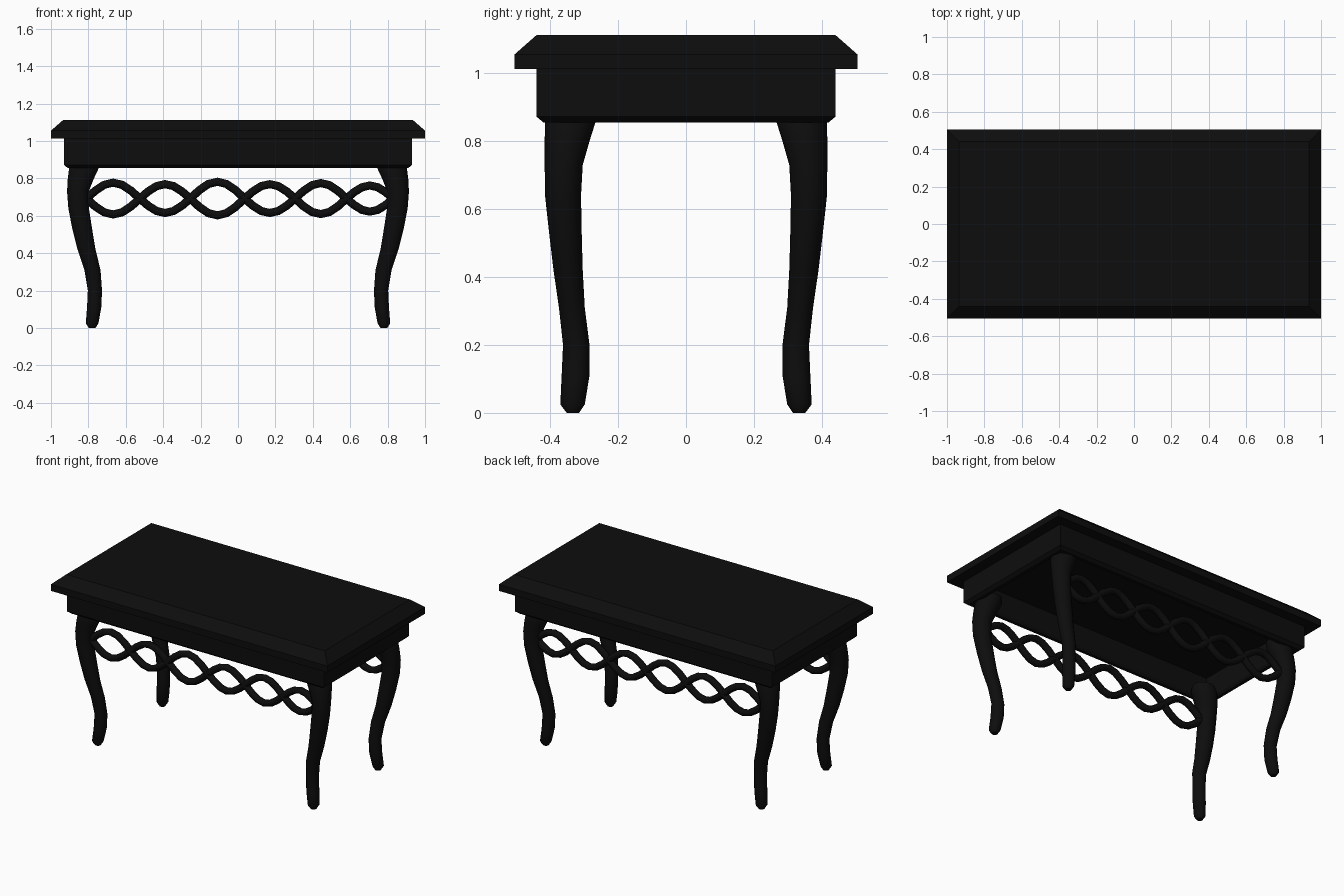
import bpy, bmesh, math
from mathutils import Vector

if "Cube" in bpy.data.objects:
    bpy.data.objects.remove(bpy.data.objects["Cube"])

black = bpy.data.materials.new("black_wood")
black.diffuse_color = (0.004, 0.004, 0.004, 1)
black.use_nodes = True
black.node_tree.nodes["Principled BSDF"].inputs["Base Color"].default_value = black.diffuse_color


def loft(name, rings, cap_start=True, cap_end=True, angle=30):
    """Skin a list of equal-length point rings into one object."""
    bm = bmesh.new()
    vs = [[bm.verts.new(p) for p in r] for r in rings]
    n = len(vs[0])
    for a, b in zip(vs, vs[1:]):
        for i in range(n):
            j = (i + 1) % n
            bm.faces.new((a[i], a[j], b[j], b[i]))
    if cap_start:
        bm.faces.new(vs[0][::-1])
    if cap_end:
        bm.faces.new(vs[-1])
    bmesh.ops.recalc_face_normals(bm, faces=bm.faces)
    me = bpy.data.meshes.new(name)
    bm.to_mesh(me)
    bm.free()
    ob = bpy.data.objects.new(name, me)
    bpy.context.collection.objects.link(ob)
    me.materials.append(black)
    bpy.ops.object.select_all(action='DESELECT')
    ob.select_set(True)
    bpy.context.view_layer.objects.active = ob
    bpy.ops.object.shade_smooth_by_angle(angle=math.radians(angle))
    return ob


def rect(x, y, z):
    return [(-x, -y, z), (x, -y, z), (x, y, z), (-x, y, z)]


# Table top with sloped rim
loft("table_top", [rect(1, .505, 1.012), rect(1, .505, 1.055), rect(.935, .44, 1.112)])

# Hollow apron with a small bevel along its lower edge
loft("apron", [rect(.93, .44, 1.012), rect(.93, .44, .872), rect(.91, .42, .855),
               rect(.89, .40, .855), rect(.88, .39, .87), rect(.88, .39, 1.012)],
     False, False)

# Curved legs: z, x centre, x radius, y centre, y radius
LEG = [(0, .78, .018, .333, .018), (.025, .78, .034, .334, .036),
       (.11, .769, .038, .325, .041), (.2, .765, .038, .323, .039),
       (.31, .778, .043, .336, .038), (.42, .81, .048, .347, .043),
       (.53, .833, .053, .355, .048), (.64, .852, .055, .362, .053),
       (.73, .856, .058, .36, .056), (.80, .84, .07, .35, .066),
       (.86, .822, .08, .34, .075), (.90, .81, .07, .335, .065)]
SIDES = 12
for sx, side in ((-1, "left"), (1, "right")):
    for sy, end in ((-1, "front"), (1, "back")):
        rings = []
        for z, cx, rx, cy, ry in LEG:
            rings.append([(sx * (cx + rx * math.cos(2 * math.pi * i / SIDES)),
                           sy * (cy + ry * math.sin(2 * math.pi * i / SIDES)), z)
                          for i in range(SIDES)])
        loft(f"{end}_{side}_leg", rings, angle=45)

# Twisted stretchers: two strands crossing at the nodes
NODES = [-.81, -.525, -.255, .035, .305, .58, .83]
HEIGHTS = [.085, .077, .09, .077, .083, .07]
STEPS, R = 6, .022


def strand(name, sign, y):
    pts = []
    for k, h in enumerate(HEIGHTS):
        a, b = NODES[k], NODES[k + 1]
        for s in range(STEPS):
            t = s / STEPS
            pts.append(Vector((a + (b - a) * t, y,
                               .692 + sign * (-1) ** k * h * math.sin(math.pi * t))))
    pts.append(Vector((NODES[-1], y, .692)))
    rings = []
    for i, p in enumerate(pts):
        d = (pts[min(i + 1, len(pts) - 1)] - pts[max(i - 1, 0)]).normalized()
        up = Vector((-d.z, 0, d.x))
        rings.append([p + R * (up * math.cos(q) + Vector((0, 1, 0)) * math.sin(q))
                      for q in (2 * math.pi * j / 8 for j in range(8))])
    loft(name, rings, angle=50)


for y, end in ((-.36, "front"), (.36, "back")):
    strand(f"{end}_stretcher_strand_a", 1, y)
    strand(f"{end}_stretcher_strand_b", -1, y)
